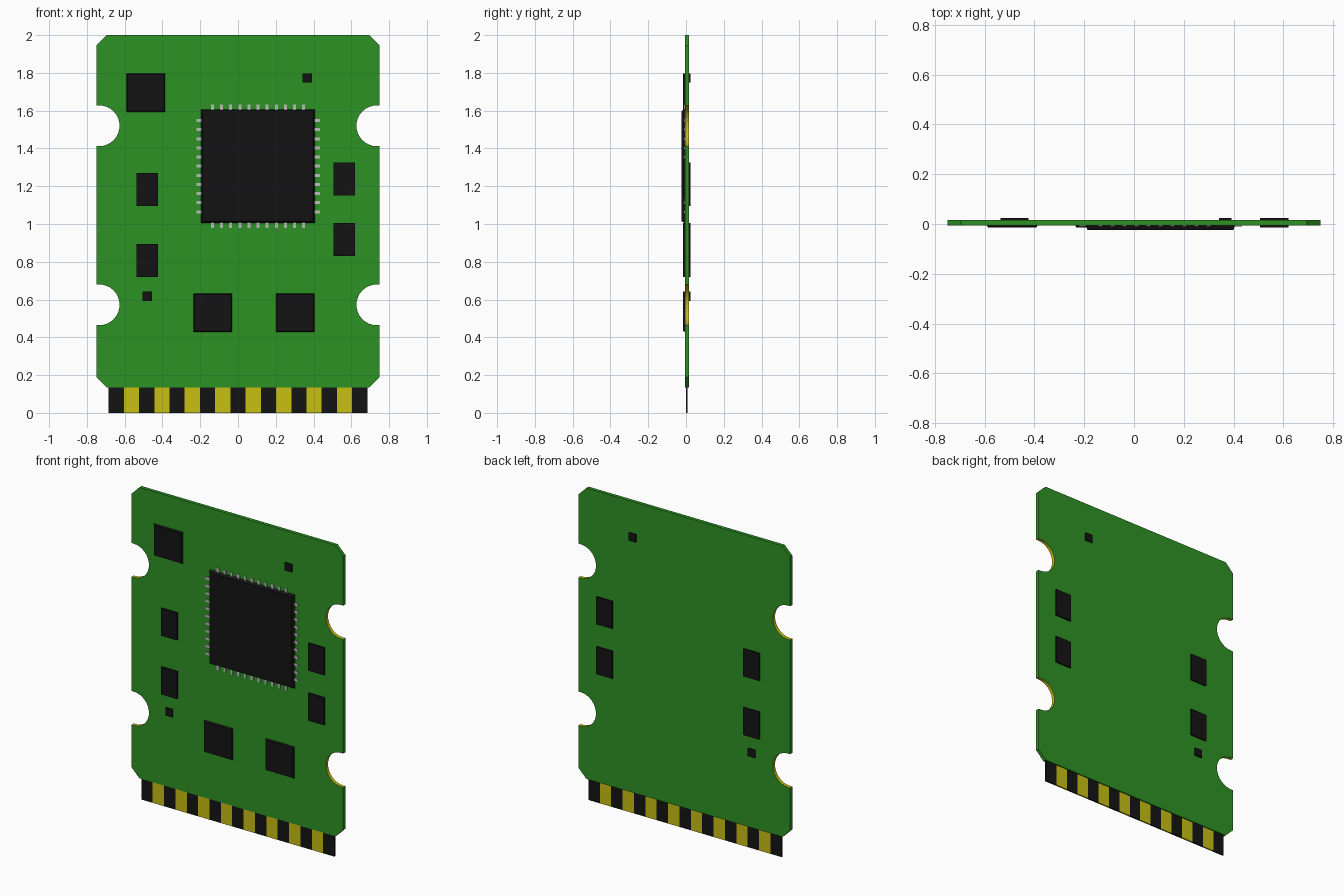
import bpy, bmesh, math

if "Cube" in bpy.data.objects:
    bpy.data.objects.remove(bpy.data.objects["Cube"])


def material(name, rgb):
    m = bpy.data.materials.new(name)
    m.diffuse_color = (*rgb, 1)
    m.use_nodes = True
    m.node_tree.nodes["Principled BSDF"].inputs["Base Color"].default_value = m.diffuse_color
    return m


GREEN = material("board_green", (0.027, 0.29, 0.017))
BLACK = material("chip_black", (0.007, 0.007, 0.007))
GOLD = material("contact_gold", (0.58, 0.52, 0.007))
SILVER = material("pin_silver", (0.5, 0.5, 0.5))
Y_FRONT, Y_BACK = -0.006, 0.016        # board faces


def finish(bm, name, *mats):
    bmesh.ops.recalc_face_normals(bm, faces=bm.faces)
    me = bpy.data.meshes.new(name)
    bm.to_mesh(me)
    bm.free()
    for m in mats:
        me.materials.append(m)
    ob = bpy.data.objects.new(name, me)
    bpy.context.collection.objects.link(ob)
    return ob


def add_box(bm, x0, x1, y0, y1, z0, z1, taper=0.0):
    """Box whose front (-y) face may be inset by taper."""
    vs = bmesh.ops.create_cube(bm, size=1)["verts"]
    for v in vs:
        front = v.co.y < 0
        t = taper if front else 0
        v.co = (x0 + t if v.co.x < 0 else x1 - t,
                y0 if front else y1,
                z0 + t if v.co.z < 0 else z1 - t)


def box(name, mat, *dims, taper=0.0):
    bm = bmesh.new()
    add_box(bm, *dims, taper=taper)
    return finish(bm, name, mat)


# Circuit board: chamfered outline with gold-plated round notches
half = [(0.695, 0.135), (0.75, 0.19)]
R, CX = 0.108, 0.735
for cz in (0.572, 1.52):
    half.append((0.75, cz - R))
    for i in range(17):
        a = -math.pi / 2 - math.pi * i / 16
        half.append((CX + R * math.cos(a), cz + R * math.sin(a)))
    half.append((0.75, cz + R))
half += [(0.75, 1.945), (0.695, 2.0)]
outline = half + [(-x, z) for x, z in reversed(half)]
bm = bmesh.new()
face = bm.faces.new([bm.verts.new((x, Y_FRONT, z)) for x, z in outline])
ext = bmesh.ops.extrude_face_region(bm, geom=[face], use_keep_orig=True)
for v in ext["geom"]:
    if isinstance(v, bmesh.types.BMVert):
        v.co.y = Y_BACK
for f in bm.faces:
    if len(f.verts) == 4 and all(abs(v.co.x) < 0.7501 and 0.4 < v.co.z < 1.7 for v in f.verts) \
            and any(abs(v.co.x) < 0.749 for v in f.verts):
        f.material_index = 1
board = finish(bm, "circuit_board", GREEN, GOLD)

# Edge connector: alternating black and gold strips
W = 1.37 / 17
for name, mat, start in (("connector_base", BLACK, 0), ("connector_contacts", GOLD, 1)):
    bm = bmesh.new()
    for i in range(start, 17, 2):
        x = -0.685 + i * W
        add_box(bm, x, x + W, -0.001, 0.009, 0, 0.14)
    finish(bm, name, mat)

# Main processor and its pins
box("processor", BLACK, -0.198, 0.41, -0.025, 0.0, 1.003, 1.61, taper=0.012)
bm = bmesh.new()
CXP, CZP, H = 0.106, 1.306, 0.304
for i in range(11):
    d = (i - 5) * 0.0483
    for s in (-1, 1):
        a, b = sorted((s * (H - 0.01), s * (H + 0.023)))
        add_box(bm, CXP + d - 0.008, CXP + d + 0.008, -0.011, 0, CZP + a, CZP + b)
        add_box(bm, CXP + a, CXP + b, -0.011, 0, CZP + d - 0.008, CZP + d + 0.008)
finish(bm, "processor_pins", SILVER)

# Square memory chips on the front
for i, (x, z) in enumerate([(-0.489, 1.694), (-0.134, 0.53), (0.303, 0.53)]):
    box(f"memory_chip_{i + 1}", BLACK, x - 0.105, x + 0.105, -0.015, 0, z - 0.105, z + 0.105, taper=0.008)

# Components that show on both faces of the board
for i, (x, z) in enumerate([(-0.48, 1.183), (-0.48, 0.807), (0.563, 1.238), (0.563, 0.918)]):
    box(f"capacitor_{i + 1}", BLACK, x - 0.057, x + 0.057, -0.015, 0.025, z - 0.088, z + 0.088)
for i, (x, z) in enumerate([(0.366, 1.773), (-0.48, 0.617)]):
    box(f"resistor_{i + 1}", BLACK, x - 0.025, x + 0.025, -0.015, 0.025, z - 0.025, z + 0.025)
